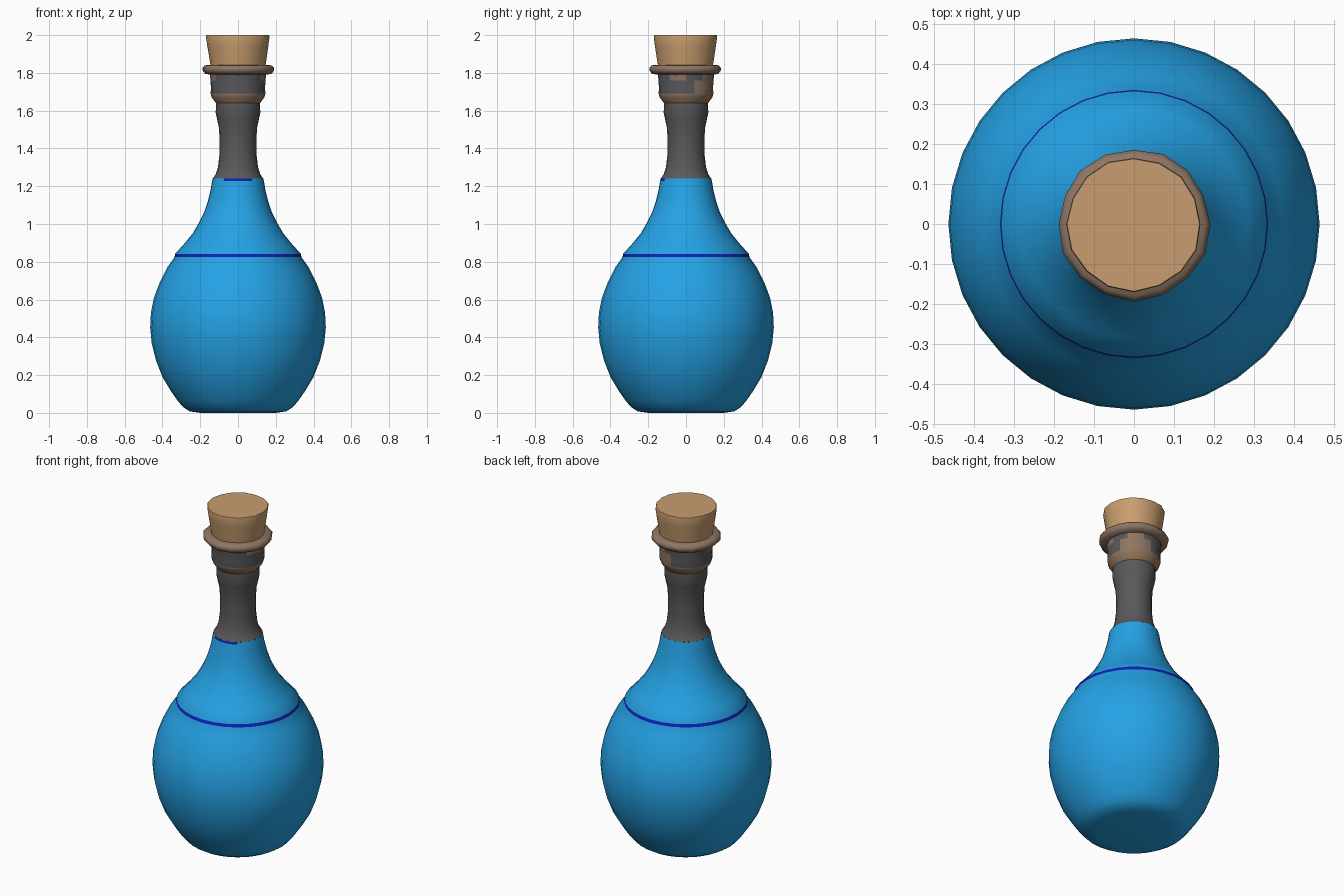
import bpy, bmesh, math

if "Cube" in bpy.data.objects:
    bpy.data.objects.remove(bpy.data.objects["Cube"])


def material(name, rgb):
    m = bpy.data.materials.new(name)
    m.diffuse_color = (*rgb, 1.0)
    m.use_nodes = True
    m.node_tree.nodes["Principled BSDF"].inputs["Base Color"].default_value = m.diffuse_color
    return m


BLUE = material("bright blue", (0.018, 0.36, 0.78))
NAVY = material("deep blue", (0.005, 0.015, 0.45))
GREY = material("dark grey", (0.10, 0.10, 0.105))
CORK = material("cork tan", (0.58, 0.34, 0.16))
BROWN = material("dull brown", (0.27, 0.18, 0.125))
RUST = material("warm brown", (0.34, 0.18, 0.075))


def lathe(name, profile, segs, mats, rule=None, bottom=False, top=False,
          wobble=0.0, angle=40):
    """Revolve (radius, z) points; rule(z, degrees) returns a material index."""
    bm = bmesh.new()
    rings = []
    for r, z in profile:
        ring = []
        for i in range(segs):
            a = 2 * math.pi * i / segs
            rr = r * (1 + wobble * math.sin(3 * a + 5 * z) * math.cos(2 * a))
            ring.append(bm.verts.new((rr * math.cos(a), rr * math.sin(a), z)))
        rings.append(ring)
    for lo, hi in zip(rings, rings[1:]):
        for i in range(segs):
            j = (i + 1) % segs
            bm.faces.new((lo[i], lo[j], hi[j], hi[i]))
    if bottom:
        bm.faces.new(rings[0][::-1])
    if top:
        bm.faces.new(rings[-1])
    if rule:
        for f in bm.faces:
            c = f.calc_center_median()
            f.material_index = rule(c.z, math.degrees(math.atan2(c.y, c.x)) % 360)
    me = bpy.data.meshes.new(name)
    bm.to_mesh(me)
    bm.free()
    ob = bpy.data.objects.new(name, me)
    bpy.context.collection.objects.link(ob)
    for m in mats:
        me.materials.append(m)
    bpy.ops.object.select_all(action='DESELECT')
    ob.select_set(True)
    bpy.context.view_layer.objects.active = ob
    bpy.ops.object.shade_smooth_by_angle(angle=math.radians(angle))
    return ob


# Round flask body with a thin deep blue line at the shoulder and neck joint
def body_rule(z, deg):
    if 0.824 < z < 0.842:
        return 1
    if z > 1.229 and 240 < deg < 300:
        return 1
    return 0


lathe("flask_body", [
    (0.20, 0.0), (0.255, 0.008), (0.29, 0.03), (0.32, 0.065), (0.355, 0.115),
    (0.40, 0.19), (0.435, 0.28), (0.457, 0.37), (0.465, 0.45), (0.461, 0.53),
    (0.445, 0.61), (0.415, 0.69), (0.375, 0.77), (0.336, 0.824), (0.333, 0.842),
    (0.285, 0.895), (0.24, 0.95), (0.205, 1.01), (0.18, 1.06), (0.16, 1.12),
    (0.145, 1.18), (0.137, 1.228), (0.134, 1.24)],
    32, [BLUE, NAVY], body_rule, bottom=True)

# Grey neck
lathe("neck", [
    (0.134, 1.24), (0.119, 1.262), (0.106, 1.30), (0.099, 1.36), (0.097, 1.44),
    (0.101, 1.51), (0.111, 1.555), (0.118, 1.59), (0.117, 1.64)], 20, [GREY])


# Mottled collar under the rim
def collar_rule(z, deg):
    if z < 1.665:
        return 2 if int(deg // 36) % 2 else 1
    if z < 1.70:
        return 1
    if z < 1.745:
        return 1 if 10 < deg < 90 else 0
    return 1 if int(deg // 36) % 4 == 1 else 0


lathe("collar", [
    (0.117, 1.64), (0.139, 1.67), (0.145, 1.69), (0.143, 1.72),
    (0.146, 1.76), (0.149, 1.80)], 20, [GREY, BROWN, RUST], collar_rule)

# Flared rim ring
lathe("rim", [
    (0.145, 1.79), (0.175, 1.795), (0.188, 1.81), (0.19, 1.825),
    (0.178, 1.84), (0.14, 1.842)], 16, [BROWN], wobble=0.025, angle=60)

# Tapered cork stopper
lathe("cork_stopper", [
    (0.145, 1.835), (0.152, 1.88), (0.161, 1.94), (0.168, 1.99), (0.166, 2.0)],
    16, [CORK], top=True, wobble=0.02, angle=50)
